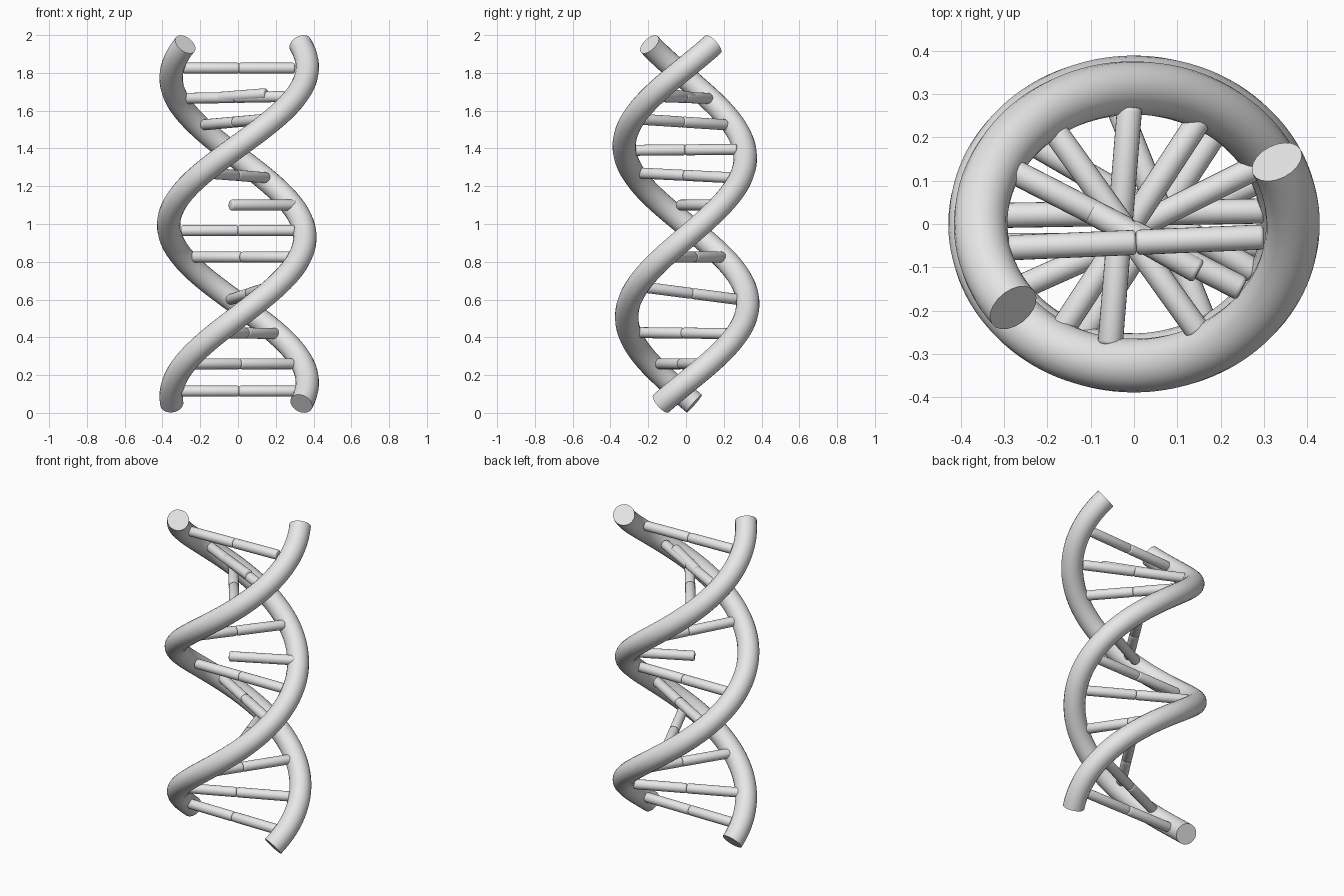
import bpy
import bmesh
from math import cos, sin, radians
from mathutils import Vector, Matrix

cube = bpy.data.objects.get("Cube")
if cube:
    bpy.data.objects.remove(cube, do_unlink=True)

grey = bpy.data.materials.new("light grey")
grey.use_nodes = True
grey.diffuse_color = (0.8, 0.8, 0.8, 1)
grey.node_tree.nodes["Principled BSDF"].inputs["Base Color"].default_value = (0.8, 0.8, 0.8, 1)

STRAND_RADIUS = 0.062
RUNG_RADIUS = 0.029
Z_LOW, Z_HIGH = 0.049, 1.951


def finish(obj, angle=40):
    """Select one object, smooth it and keep its rims sharp."""
    bpy.ops.object.select_all(action="DESELECT")
    obj.select_set(True)
    bpy.context.view_layer.objects.active = obj
    if obj.type == "CURVE":
        bpy.ops.object.convert(target="MESH")
        obj = bpy.context.view_layer.objects.active
    bpy.ops.object.shade_smooth_by_angle(angle=radians(angle))


def strand(name, start, end, rx, ry, steps=140):
    """Tube along a slightly oval helix, angles in degrees."""
    curve = bpy.data.curves.new(name, "CURVE")
    curve.dimensions = "3D"
    curve.bevel_depth = STRAND_RADIUS
    curve.bevel_resolution = 8
    curve.use_fill_caps = True
    spline = curve.splines.new("POLY")
    spline.points.add(steps)
    for i, point in enumerate(spline.points):
        t = i / steps
        a = radians(start + (end - start) * t)
        point.co = (rx * cos(a), ry * sin(a), Z_LOW + (Z_HIGH - Z_LOW) * t, 1)
    curve.materials.append(grey)
    obj = bpy.data.objects.new(name, curve)
    bpy.context.collection.objects.link(obj)
    finish(obj)


def rod(name, p, q):
    """Cylinder from p to q with rounded rims."""
    p, q = Vector(p), Vector(q)
    axis = q - p
    turn = axis.to_track_quat("Z", "Y").to_matrix().to_4x4()
    bm = bmesh.new()
    bmesh.ops.create_cone(bm, cap_ends=True, segments=24, radius1=RUNG_RADIUS,
                          radius2=RUNG_RADIUS, depth=axis.length,
                          matrix=Matrix.Translation((p + q) / 2) @ turn)
    rims = [e for e in bm.edges if any(len(f.verts) > 4 for f in e.link_faces)]
    bmesh.ops.bevel(bm, geom=rims, offset=0.009, segments=3, profile=0.5, affect="EDGES")
    mesh = bpy.data.meshes.new(name)
    bm.to_mesh(mesh)
    bm.free()
    mesh.materials.append(grey)
    obj = bpy.data.objects.new(name, mesh)
    bpy.context.collection.objects.link(obj)
    finish(obj)


def rung(name, p, q):
    """Two half rods that meet in the middle."""
    middle = (Vector(p) + Vector(q)) / 2
    rod(name + "_half_a", p, middle)
    rod(name + "_half_b", middle, q)


# Two intertwined strands
strand("first_strand", -24, 386, 0.367, 0.327)
strand("second_strand", 172, 578, 0.354, 0.314)

# Full rungs, bottom to top
RUNGS = [
    ((-0.30, -0.05, 0.115), (0.31, -0.05, 0.115)),
    ((-0.27, -0.15, 0.26), (0.29, 0.10, 0.26)),
    ((-0.12, -0.26, 0.425), (0.20, 0.23, 0.42)),
    ((0.16, -0.22, 0.665), (-0.04, 0.28, 0.60)),
    ((-0.24, 0.19, 0.825), (0.28, -0.11, 0.825)),
    ((-0.30, 0.02, 0.965), (0.30, 0.03, 0.965)),
    ((-0.17, -0.25, 1.27), (0.15, 0.24, 1.245)),
    ((-0.055, -0.28, 1.39), (-0.01, 0.27, 1.395)),
    ((-0.18, 0.21, 1.525), (0.15, -0.25, 1.555)),
    ((-0.275, 0.12, 1.665), (0.25, -0.15, 1.675)),
    ((-0.29, -0.055, 1.825), (0.30, -0.03, 1.825)),
]
for number, (p, q) in enumerate(RUNGS, 1):
    rung(f"rung_{number}", p, q)

# Lone half rung and the loose piece lying along an upper rung
rod("single_half_rung", (-0.04, -0.03, 1.10), (0.30, 0.14, 1.10))
rod("loose_half_rung", (-0.10, 0.03, 1.67), (0.15, -0.11, 1.69))
